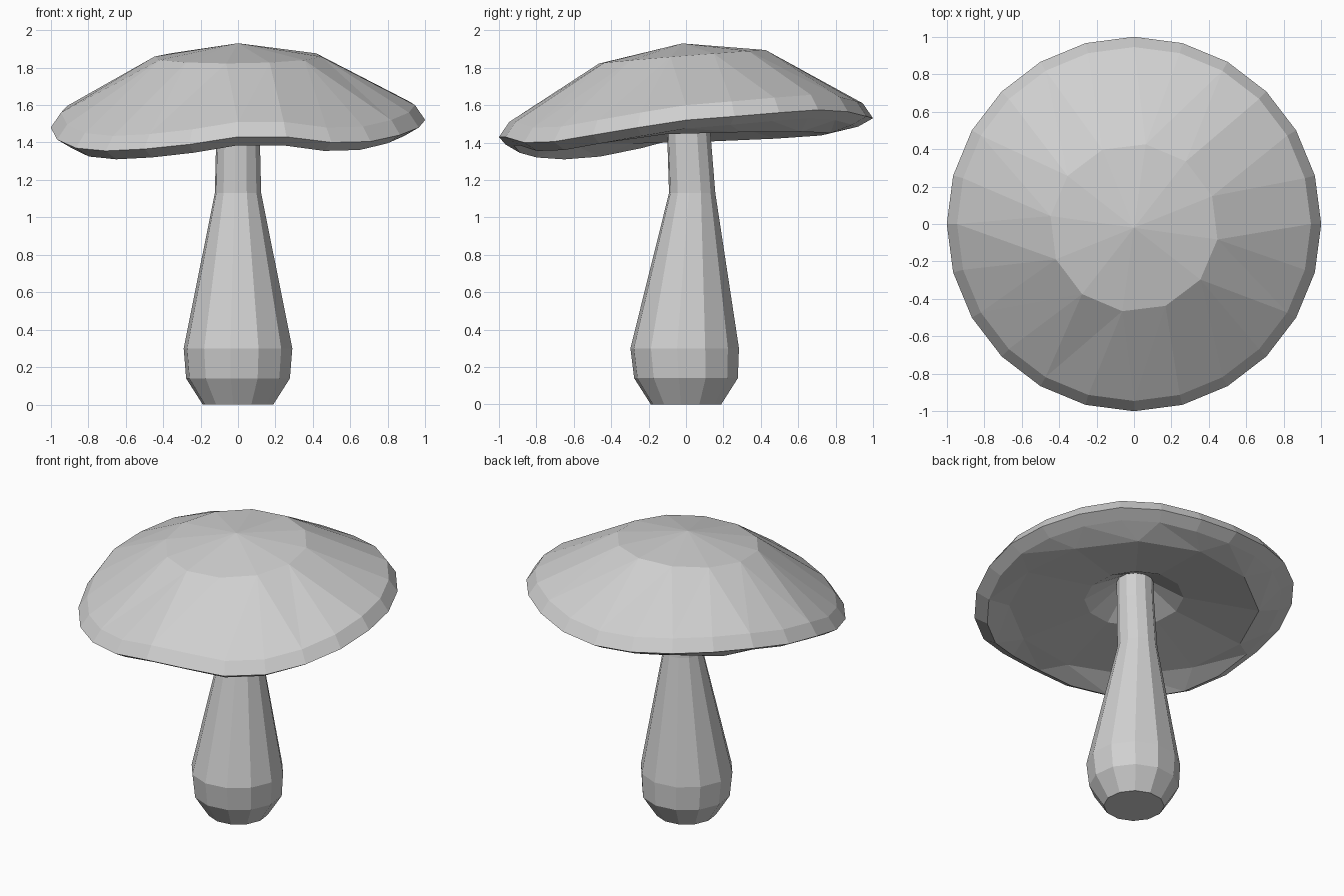
import bpy, bmesh
from math import sin, cos, radians

cube = bpy.data.objects.get("Cube")
if cube:
    bpy.data.objects.remove(cube, do_unlink=True)

GREY = (0.63, 0.63, 0.63, 1)
grey = bpy.data.materials.new("plain_grey")
grey.use_nodes = True
grey.diffuse_color = GREY
grey.node_tree.nodes["Principled BSDF"].inputs["Base Color"].default_value = GREY

TWIST = -8  # rotation of the 12-sided rings


def ring(bm, count, radius, height, twist=0, cy=0):
    """Ring of vertices; height is a function of (index, x, y)."""
    verts = []
    for i in range(count):
        a = radians(360 * i / count + twist)
        x, y = radius * cos(a), cy + radius * sin(a)
        verts.append(bm.verts.new((x, y, height(i, x, y))))
    return verts


def bridge(bm, a, b):
    """Join two rings of equal count with quads."""
    n = len(a)
    for i in range(n):
        j = (i + 1) % n
        bm.faces.new((a[i], a[j], b[j], b[i]))


def bridge_half(bm, outer, inner):
    """Join a ring to one with half as many vertices."""
    n, m = len(outer), len(inner)
    for i in range(m):
        p, q, r = outer[2 * i - 1], outer[2 * i], outer[(2 * i + 1) % n]
        bm.faces.new((p, q, inner[i]))
        bm.faces.new((q, r, inner[(i + 1) % m]))
        bm.faces.new((q, inner[(i + 1) % m], inner[i]))


def finish(bm, name):
    bmesh.ops.recalc_face_normals(bm, faces=bm.faces)
    mesh = bpy.data.meshes.new(name)
    bm.to_mesh(mesh)
    bm.free()
    mesh.materials.append(grey)
    bpy.context.collection.objects.link(bpy.data.objects.new(name, mesh))


# Stem: radius, height and lean of each ring
bm = bmesh.new()
profile = [(0.19, 0, 0), (0.28, 0.14, 0), (0.293, 0.3, -0.007),
           (0.125, 1.13, 0.033), (0.117, 1.45, 0.015), (0.115, 1.62, 0.01)]
rings = [ring(bm, 12, r, lambda i, x, y, z=z: z, TWIST, cy) for r, z, cy in profile]
for a, b in zip(rings, rings[1:]):
    bridge(bm, a, b)
bm.faces.new(rings[0])
bm.faces.new(rings[-1])
finish(bm, "stem")

# Cap: wavy rim heights, counter-clockwise from +x
rim_z = [1.52, 1.54, 1.56, 1.575, 1.565, 1.54, 1.53, 1.54, 1.555, 1.56, 1.55, 1.515,
         1.48, 1.415, 1.37, 1.355, 1.365, 1.39, 1.43, 1.43, 1.40, 1.405, 1.44, 1.48]
bm = bmesh.new()
rim = ring(bm, 24, 1, lambda i, x, y: rim_z[i])
shoulder = ring(bm, 24, 0.945, lambda i, x, y: rim_z[i] + 0.08)
crown = ring(bm, 12, 0.45, lambda i, x, y: 1.86 + 0.01 * x + 0.08 * y, TWIST, -0.02)
apex = bm.verts.new((0, -0.02, 1.93))
bridge(bm, rim, shoulder)
bridge_half(bm, shoulder, crown)
for i in range(12):
    bm.faces.new((crown[i - 1], crown[i], apex))

# Underside with a recess around the stem
lip = ring(bm, 24, 0.92, lambda i, x, y: rim_z[i] - 0.045)
gills = ring(bm, 12, 0.78, lambda i, x, y: 1.425 + 0.03 * x + 0.03 * y, TWIST)
hole = ring(bm, 12, 0.31, lambda i, x, y: 1.495 + 0.07 * y, TWIST)
recess = ring(bm, 12, 0.11, lambda i, x, y: 1.61, TWIST, 0.01)
bridge(bm, lip, rim)
bridge_half(bm, lip, gills)
bridge(bm, gills, hole)
bridge(bm, hole, recess)
finish(bm, "cap")
